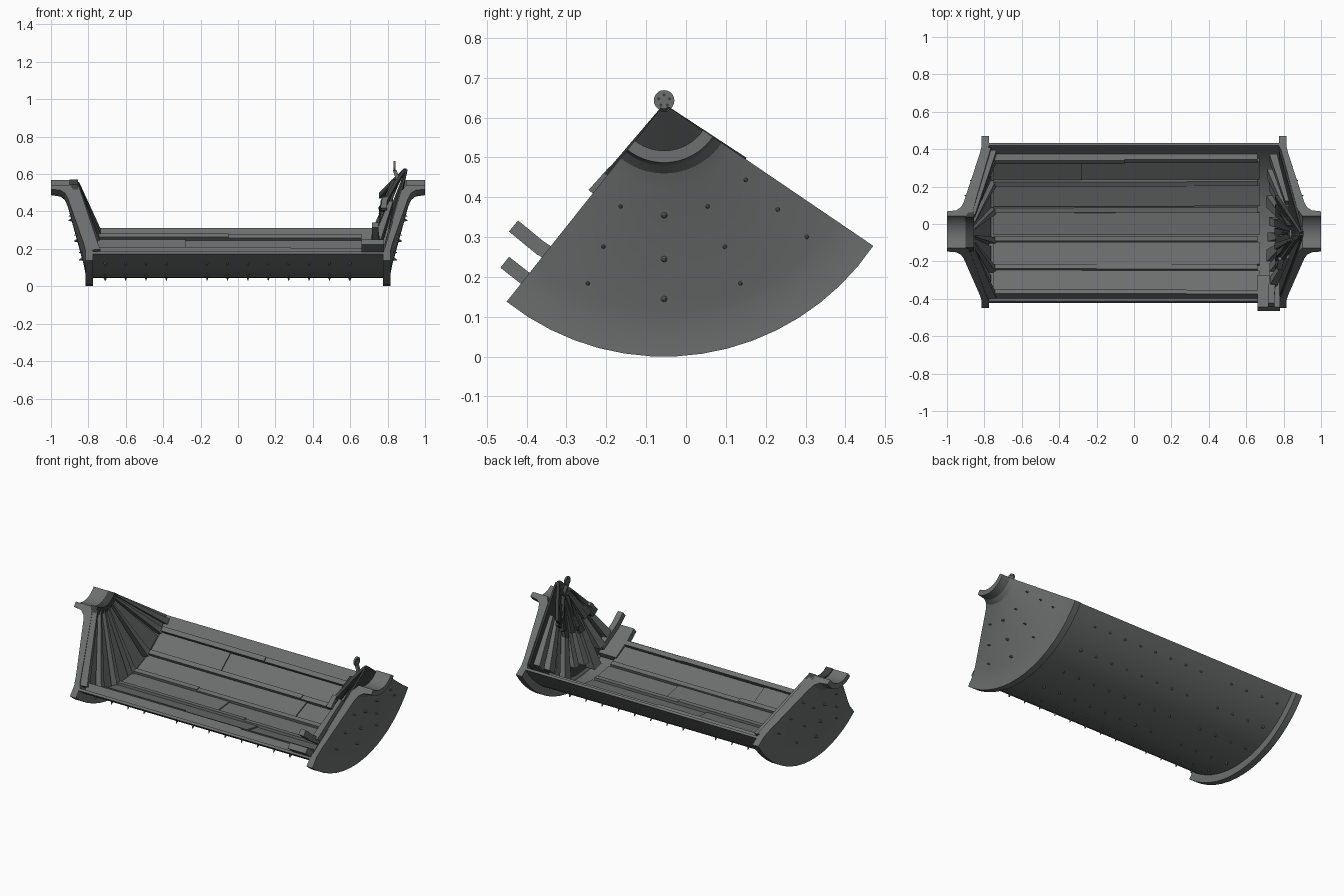
import bpy, bmesh, math, random
from math import sin, cos, radians
from mathutils import Matrix, Vector

random.seed(4)
cube = bpy.data.objects.get("Cube")
if cube:
    bpy.data.objects.remove(cube, do_unlink=True)

AXIS_Y, AXIS_Z = -0.055, 0.635      # axis of the sector, running along x
FRONT, BACK = -38.5, 55.8           # cut angles, measured from straight down


def material(name, color):
    m = bpy.data.materials.new(name)
    m.use_nodes = True
    m.diffuse_color = (*color, 1)
    m.node_tree.nodes["Principled BSDF"].inputs["Base Color"].default_value = (*color, 1)
    return m


STEEL = material("steel grey", (0.15, 0.16, 0.157))
DARK = material("dark metal", (0.045, 0.048, 0.048))


def finish(bm, name, mat, smooth=True):
    bmesh.ops.recalc_face_normals(bm, faces=bm.faces)
    me = bpy.data.meshes.new(name)
    bm.to_mesh(me)
    bm.free()
    ob = bpy.data.objects.new(name, me)
    bpy.context.collection.objects.link(ob)
    me.materials.append(mat)
    if smooth:
        bpy.ops.object.select_all(action='DESELECT')
        ob.select_set(True)
        bpy.context.view_layer.objects.active = ob
        bpy.ops.object.shade_smooth_by_angle(angle=radians(25))
    return ob


def polar(x, r, deg):
    a = radians(deg)
    return Vector((x, AXIS_Y + r * sin(a), AXIS_Z - r * cos(a)))


def sweep(bm, profile, a0, a1, segs=1, side=1):
    """Sweep a closed (x, radius) profile around the axis and cap its ends."""
    rings = [[bm.verts.new(polar(side * x, r, a0 + (a1 - a0) * i / segs))
              for x, r in profile] for i in range(segs + 1)]
    n = len(profile)
    for p, q in zip(rings, rings[1:]):
        for j in range(n):
            k = (j + 1) % n
            bm.faces.new((p[j], p[k], q[k], q[j]))
    bm.faces.new(rings[0])
    bm.faces.new(rings[-1])


def bar(bm, p, q, width, thick):
    """Straight bar between two points, its width lying along x."""
    p, q = Vector(p), Vector(q)
    d = (q - p).normalized()
    side = Vector((width / 2, 0, 0))
    up = Vector((1, 0, 0)).cross(d) * (thick / 2)
    ends = [[bm.verts.new(c + side * s + up * t)
             for s, t in ((-1, -1), (1, -1), (1, 1), (-1, 1))] for c in (p, q)]
    for j in range(4):
        k = (j + 1) % 4
        bm.faces.new((ends[0][j], ends[0][k], ends[1][k], ends[1][j]))
    bm.faces.new(ends[0])
    bm.faces.new(ends[1])


def stud(bm, pos, normal, radius, height):
    rot = normal.to_track_quat('Z', 'Y').to_matrix().to_4x4()
    bmesh.ops.create_cone(bm, cap_ends=True, segments=8, radius1=radius,
                          radius2=radius * 0.25, depth=height,
                          matrix=Matrix.Translation(pos + normal * height * 0.35) @ rot)


# Curved trough wall
bm = bmesh.new()
sweep(bm, [(-0.79, 0.59), (0.79, 0.59), (0.79, 0.575), (-0.79, 0.575)], FRONT, BACK, 20)
finish(bm, "trough_wall", STEEL)

# Conical end plates with rim flange and half-round bearing neck
END = [(0.775, 0.635), (0.815, 0.635), (0.815, 0.57), (0.825, 0.52), (0.91, 0.21),
       (0.925, 0.175), (0.95, 0.155), (1.0, 0.148), (1.0, 0.118), (0.9, 0.118),
       (0.875, 0.16), (0.785, 0.55), (0.775, 0.57)]
for side, label in ((1, "left"), (-1, "right")):
    bm = bmesh.new()
    sweep(bm, END, FRONT, BACK, 16, side)
    finish(bm, label + "_end_plate", STEEL)

# Floor planks, split at staggered seams, with raised battens between them
PITCH = 16.4
planks, battens = bmesh.new(), bmesh.new()
for i in range(6):
    mid = -27 + i * PITCH
    seam = (-0.28, 0.2, -0.1, 0.32, -0.28, 0.05)[i]
    last = min(mid + 6.3, 49)
    for x0, x1, r in ((-0.75, seam, 0.543), (seam, 0.67, 0.55)):
        if mid < 49:
            sweep(planks, [(x0, r), (x1, r), (x1, 0.574), (x0, 0.574)], mid - 6.3, last)
    edge = mid - PITCH / 2
    for x0, x1, r in ((-0.75, -seam, 0.53), (-seam, 0.66, 0.536)):
        sweep(battens, [(x0, r), (x1, r), (x1, 0.574), (x0, 0.574)], edge - 1.5, edge + 1.5)
finish(planks, "floor_planks", STEEL, False)
finish(battens, "floor_battens", STEEL, False)

# Bare end lining: radial slats with ribs over the joints
lining, ribs = bmesh.new(), bmesh.new()
for i in range(6):
    mid = -29 + i * PITCH
    sweep(lining, [(0.765, 0.56), (0.865, 0.14), (0.885, 0.14), (0.795, 0.56)],
          mid - 6, min(mid + 6, BACK), 1, -1)
    edge = mid - PITCH / 2 + 1
    sweep(ribs, [(0.735, 0.555), (0.75, 0.51), (0.85, 0.13), (0.89, 0.13), (0.795, 0.56)],
          edge - 1.8, edge + 1.8, 1, -1)
sweep(ribs, [(0.735, 0.555), (0.85, 0.13), (0.89, 0.13), (0.795, 0.56)], 50.5, 54, 1, -1)
finish(lining, "right_lining_slats", STEEL, False)
finish(ribs, "right_lining_ribs", STEEL, False)
bm = bmesh.new()
sweep(bm, [(0.855, 0.112), (0.9, 0.112), (0.9, 0.15), (0.855, 0.15)], FRONT, BACK, 8, -1)
finish(bm, "right_hub_collar", DARK)

# Damaged fan at the left end: dark backing, lower slats, upper dark cone
bm = bmesh.new()
sweep(bm, [(0.775, 0.55), (0.895, 0.02), (0.905, 0.02), (0.795, 0.55)], FRONT + 1, BACK - 1, 10)
finish(bm, "fan_backing", DARK, False)

bm = bmesh.new()
for i in range(9):
    mid = -33 + i * 10.4
    tip = random.uniform(0.45, 0.545)
    lift = random.uniform(0.0, 0.02)
    half = random.uniform(2.6, 3.8)
    sweep(bm, [(0.725 - lift, tip), (0.81 - lift, 0.22), (0.83, 0.22), (0.765, tip)],
          mid - half, mid + half)
finish(bm, "fan_lower_slats", STEEL, False)

bm = bmesh.new()
for i in range(10):
    mid = -36 + i * 9.8
    tip = random.uniform(0.22, 0.31)
    lift = random.uniform(0.0, 0.015)
    sweep(bm, [(0.765 - lift, tip), (0.835, 0.1), (0.885, 0.012), (0.9, 0.012),
               (0.855, 0.1), (0.785 - lift, tip)], mid - 4.5, mid + 4.5)
finish(bm, "fan_upper_cone", DARK, False)

bm = bmesh.new()
for a in (-30, 2, 34):
    sweep(bm, [(0.755, 0.27), (0.82, 0.08), (0.85, 0.08), (0.79, 0.27)], a - 2, a + 2)
finish(bm, "fan_clamps", DARK, False)

# Perforated disc on a short post above the fan
bm = bmesh.new()
turn = Matrix.Rotation(radians(90), 4, 'Y')
hub = Vector((0.837, AXIS_Y, 0.643))
bmesh.ops.create_cone(bm, cap_ends=True, segments=20, radius1=0.026, radius2=0.026,
                      depth=0.01, matrix=Matrix.Translation(hub) @ turn)
bar(bm, hub + Vector((0, 0, -0.02)), hub + Vector((0.02, 0, -0.08)), 0.02, 0.016)
finish(bm, "top_disc", STEEL)
bm = bmesh.new()
for k in range(5):
    a = radians(72 * k)
    spot = hub + Vector((0, 0.014 * sin(a), 0.014 * cos(a)))
    bmesh.ops.create_cone(bm, cap_ends=True, segments=8, radius1=0.004, radius2=0.004,
                          depth=0.012, matrix=Matrix.Translation(spot) @ turn)
finish(bm, "top_disc_holes", DARK)

# Loose boards poking out over the front edge
bm = bmesh.new()
bar(bm, (0.72, -0.455, 0.237), (0.72, -0.385, 0.182), 0.12, 0.035)
bar(bm, (0.72, -0.395, 0.19), (0.72, -0.28, 0.125), 0.12, 0.035)
finish(bm, "loose_wide_board", STEEL, False)
bm = bmesh.new()
bar(bm, (0.735, -0.433, 0.328), (0.735, -0.36, 0.268), 0.035, 0.036)
bar(bm, (0.735, -0.37, 0.276), (0.745, -0.24, 0.19), 0.035, 0.036)
bar(bm, (0.78, -0.237, 0.412), (0.785, -0.185, 0.47), 0.03, 0.02)
finish(bm, "loose_narrow_boards", STEEL, False)

# Studs on the trough wall and end plates
bm = bmesh.new()
for row, a in enumerate((-30, -15, 0, 16, 32, 47)):
    out = polar(0, 1, a) - polar(0, 0, a)
    for k in range(13):
        if k != 4:
            big = k in (0, 12) and row % 2 == 0
            stud(bm, polar(-0.71 + 0.109 * k, 0.588, a), out,
                 0.011 if big else 0.007, 0.02)
finish(bm, "wall_studs", STEEL)

bm = bmesh.new()
for side in (1, -1):
    for a in (-23, 0, 23, 47):
        radial = polar(0, 1, a) - polar(0, 0, a)
        normal = (radial * 0.26 + Vector((side, 0, 0))).normalized()
        for r in (0.28, 0.39, 0.49):
            x = 0.825 + (0.52 - r) * 0.274
            stud(bm, polar(side * x, r, a), normal, 0.009 if a == 0 else 0.006, 0.02)
finish(bm, "end_plate_studs", STEEL)
